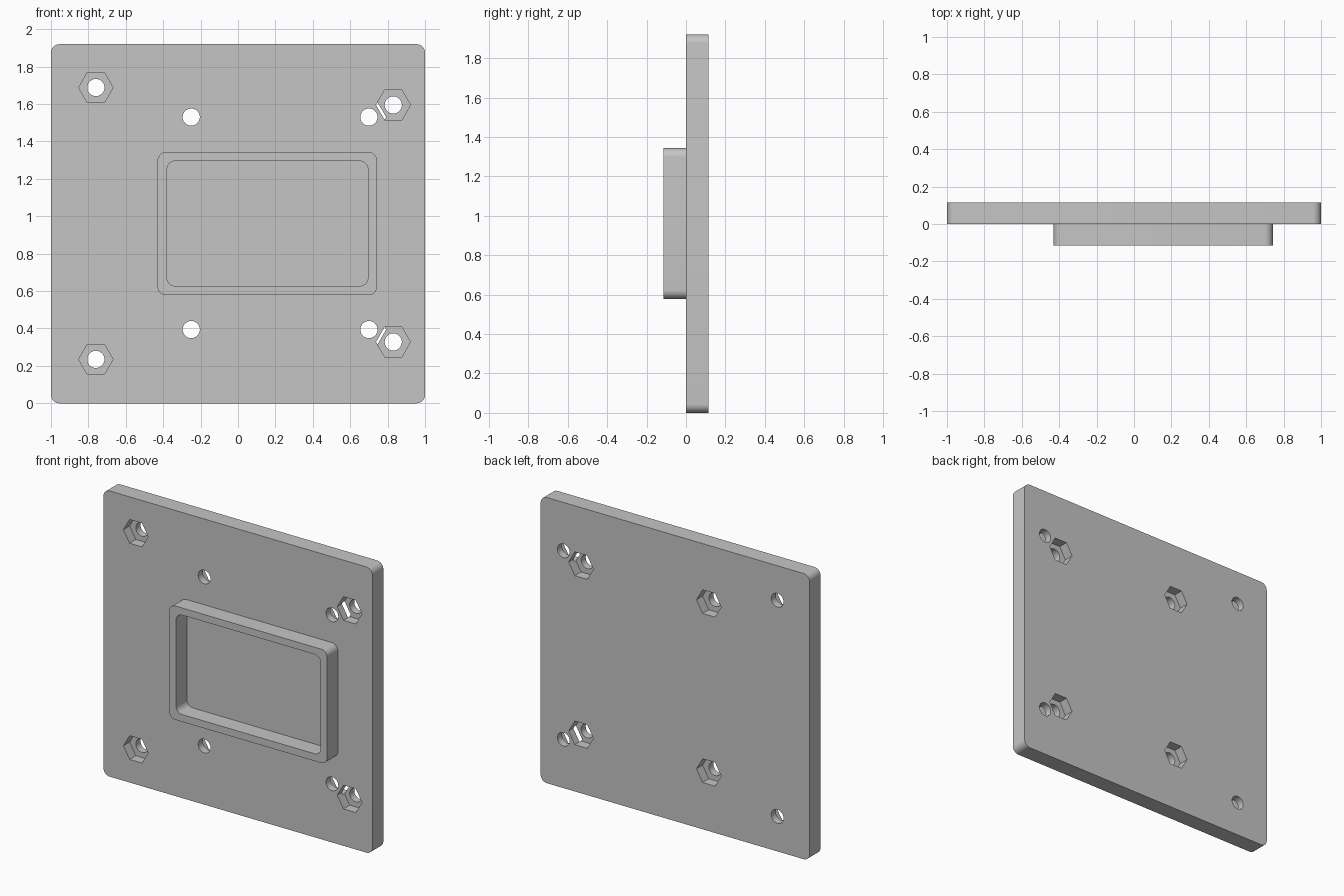
import bpy, bmesh, math

cube = bpy.data.objects.get("Cube")
if cube:
    bpy.data.objects.remove(cube, do_unlink=True)

HEIGHT, THICK = 1.92, 0.115
HOLE_R, NUT_R, NUT_DEPTH = 0.046, 0.092, 0.066

grey = bpy.data.materials.new("light grey")
grey.use_nodes = True
colour = (0.56, 0.56, 0.56, 1)
grey.diffuse_color = colour
grey.node_tree.nodes["Principled BSDF"].inputs["Base Color"].default_value = colour


def prism(name, outline, y0, y1):
    """Extrude an outline in the xz plane from y0 to y1."""
    bm = bmesh.new()
    face = bm.faces.new([bm.verts.new((x, y0, z)) for x, z in outline])
    new = bmesh.ops.extrude_face_region(bm, geom=[face])["geom"]
    moved = [v for v in new if isinstance(v, bmesh.types.BMVert)]
    bmesh.ops.translate(bm, verts=moved, vec=(0, y1 - y0, 0))
    bmesh.ops.recalc_face_normals(bm, faces=bm.faces)
    mesh = bpy.data.meshes.new(name)
    bm.to_mesh(mesh)
    bm.free()
    mesh.materials.append(grey)
    obj = bpy.data.objects.new(name, mesh)
    bpy.context.collection.objects.link(obj)
    return obj


def rounded(x0, x1, z0, z1, r, steps=8):
    """Rectangle outline with rounded corners."""
    centres = [(x1 - r, z1 - r), (x0 + r, z1 - r), (x0 + r, z0 + r), (x1 - r, z0 + r)]
    pts = []
    for q, (cx, cz) in enumerate(centres):
        for i in range(steps + 1):
            a = (q + i / steps) * math.pi / 2
            pts.append((cx + r * math.cos(a), cz + r * math.sin(a)))
    return pts


def ngon(cx, cz, r, sides):
    angles = [2 * math.pi * i / sides for i in range(sides)]
    return [(cx + r * math.cos(a), cz + r * math.sin(a)) for a in angles]


def cut(obj, cutters):
    """Subtract the cutters, then remove them."""
    for c in cutters:
        c.hide_render = True
        mod = obj.modifiers.new("cut", "BOOLEAN")
        mod.operation, mod.solver, mod.object = "DIFFERENCE", "EXACT", c
    bpy.context.view_layer.objects.active = obj
    for mod in list(obj.modifiers):
        bpy.ops.object.modifier_apply(modifier=mod.name)
    for c in cutters:
        bpy.data.objects.remove(c, do_unlink=True)


# Base plate
plate = prism("mounting_plate", rounded(-1, 1, 0, HEIGHT, 0.045), 0, THICK)

# Bolt holes, with hexagonal nut pockets from the front or the back
front_nuts = [(-0.76, 1.688), (-0.76, 0.235), (0.83, 1.595), (0.83, 0.328)]
back_nuts = [(x, z) for x in (-0.25, 0.70) for z in (1.53, 0.394)]
cutters = []
for spots, y0, y1 in ((front_nuts, -0.05, NUT_DEPTH),
                      (back_nuts, THICK - NUT_DEPTH, THICK + 0.05)):
    for x, z in spots:
        cutters.append(prism("hole_cutter", ngon(x, z, HOLE_R, 32), -0.1, 0.2))
        cutters.append(prism("nut_cutter", ngon(x, z, NUT_R, 6), y0, y1))
cut(plate, cutters)

# Raised rectangular rim on the front
rim = prism("raised_rim", rounded(-0.43, 0.743, 0.578, 1.343, 0.045), -THICK, 0.005)
cut(rim, [prism("rim_cutter", rounded(-0.38, 0.695, 0.627, 1.295, 0.045), -0.2, 0.1)])

# Smooth round walls, crisp edges
for obj in (plate, rim):
    bpy.ops.object.select_all(action="DESELECT")
    obj.select_set(True)
    bpy.context.view_layer.objects.active = obj
    bpy.ops.object.shade_smooth_by_angle(angle=math.radians(30))
